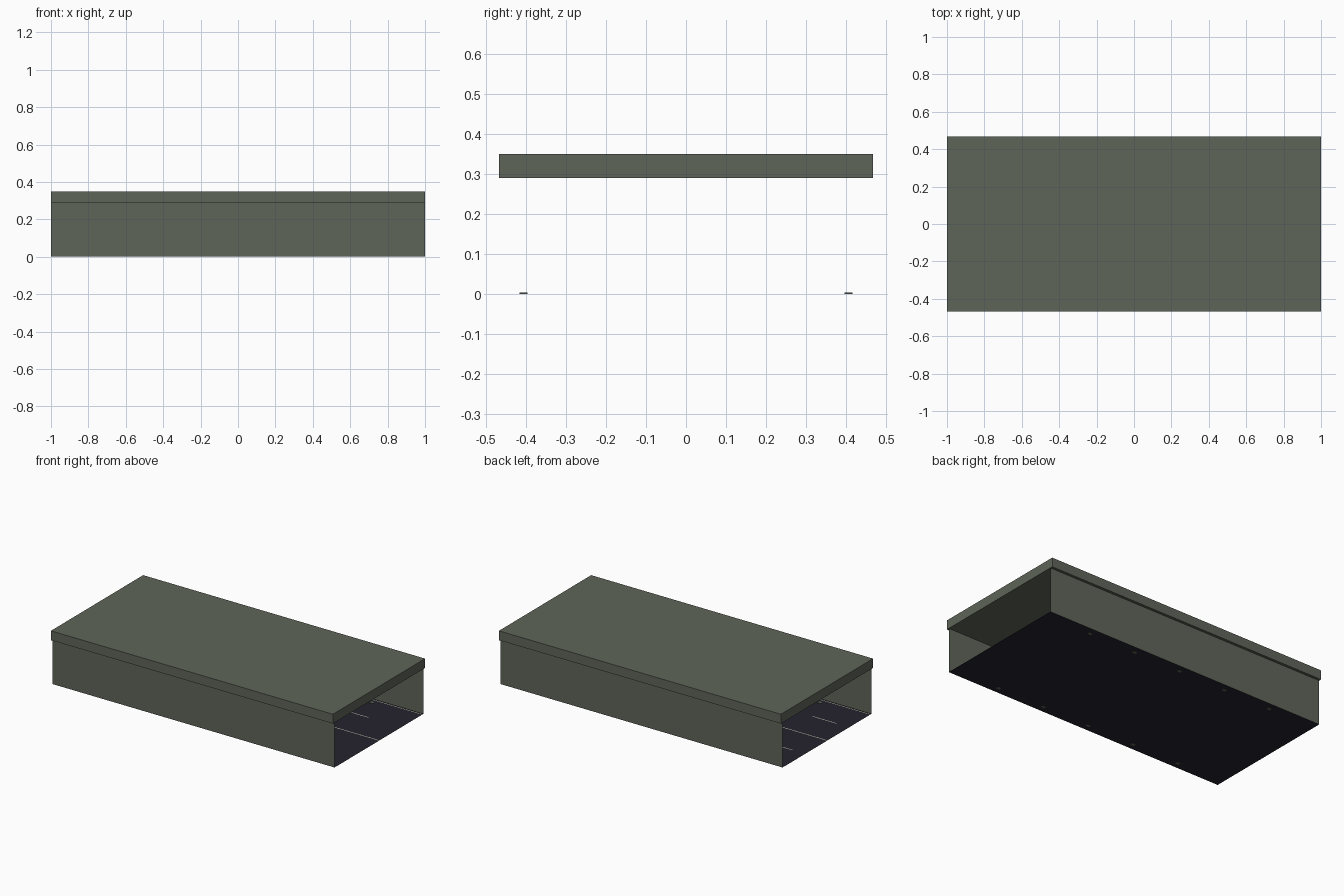
import bpy
import bmesh
from mathutils import Matrix, Vector

cube = bpy.data.objects.get("Cube")
if cube:
    bpy.data.objects.remove(cube, do_unlink=True)


def material(name, rgb):
    mat = bpy.data.materials.new(name)
    mat.use_nodes = True
    mat.diffuse_color = (*rgb, 1)
    bsdf = mat.node_tree.nodes["Principled BSDF"]
    bsdf.inputs["Base Color"].default_value = (*rgb, 1)
    bsdf.inputs["Roughness"].default_value = 0.9
    return mat


concrete = material("grey green concrete", (0.114, 0.13, 0.1))
asphalt = material("dark asphalt", (0.018, 0.017, 0.027))
paint = material("pale road paint", (0.5, 0.48, 0.38))


def finish(name, bm, mat):
    mesh = bpy.data.meshes.new(name)
    bm.to_mesh(mesh)
    bm.free()
    mesh.materials.append(mat)
    obj = bpy.data.objects.new(name, mesh)
    bpy.context.collection.objects.link(obj)
    return obj


def box(name, centre, size, mat):
    bm = bmesh.new()
    place = Matrix.Translation(centre) @ Matrix.Diagonal((*size, 1))
    bmesh.ops.create_cube(bm, size=1, matrix=place)
    return finish(name, bm, mat)


def sheet(name, corner, edge_a, edge_b, mat):
    """Single flat panel spanned by two edges."""
    bm = bmesh.new()
    c, a, b = Vector(corner), Vector(edge_a), Vector(edge_b)
    bm.faces.new([bm.verts.new(p) for p in (c, c + a, c + a + b, c + b)])
    return finish(name, bm, mat)


def stripe(name, start, length, y, width=0.006):
    """Painted road line lying just above the floor."""
    return sheet(name, (start, y - width / 2, FLOOR + 0.002),
                 (length, 0, 0), (0, width, 0), paint)


WALL_Y = 0.45
FLOOR = 0.002
ROOF_BOTTOM = 0.29

# Overhanging roof slab
box("roof_slab", (0, 0, 0.32), (2, 0.934, 0.06), concrete)

# Road deck
sheet("road_deck", (-1, -WALL_Y, FLOOR), (2, 0, 0), (0, 2 * WALL_Y, 0), asphalt)

# Continuous centre line
stripe("centre_line", -1, 2, 0)

# Walls, edge lines, lane dashes and drains on both sides
for side, label in ((-1, "front"), (1, "back")):
    sheet(label + "_wall", (side, side * WALL_Y, FLOOR), (-2 * side, 0, 0),
          (0, 0, ROOF_BOTTOM - FLOOR), concrete).data.flip_normals()
    stripe(label + "_edge_line", -1, 2, side * 0.437, 0.005)
    for i in range(4):
        stripe(f"{label}_lane_dash_{i + 1}", -0.91 + i * 0.503, 0.17, side * 0.223)
    for i in range(5):
        box(f"{label}_drain_{i + 1}", ((i - 2) / 3, side * 0.405, FLOOR),
            (0.025, 0.02, 0.004), concrete)
